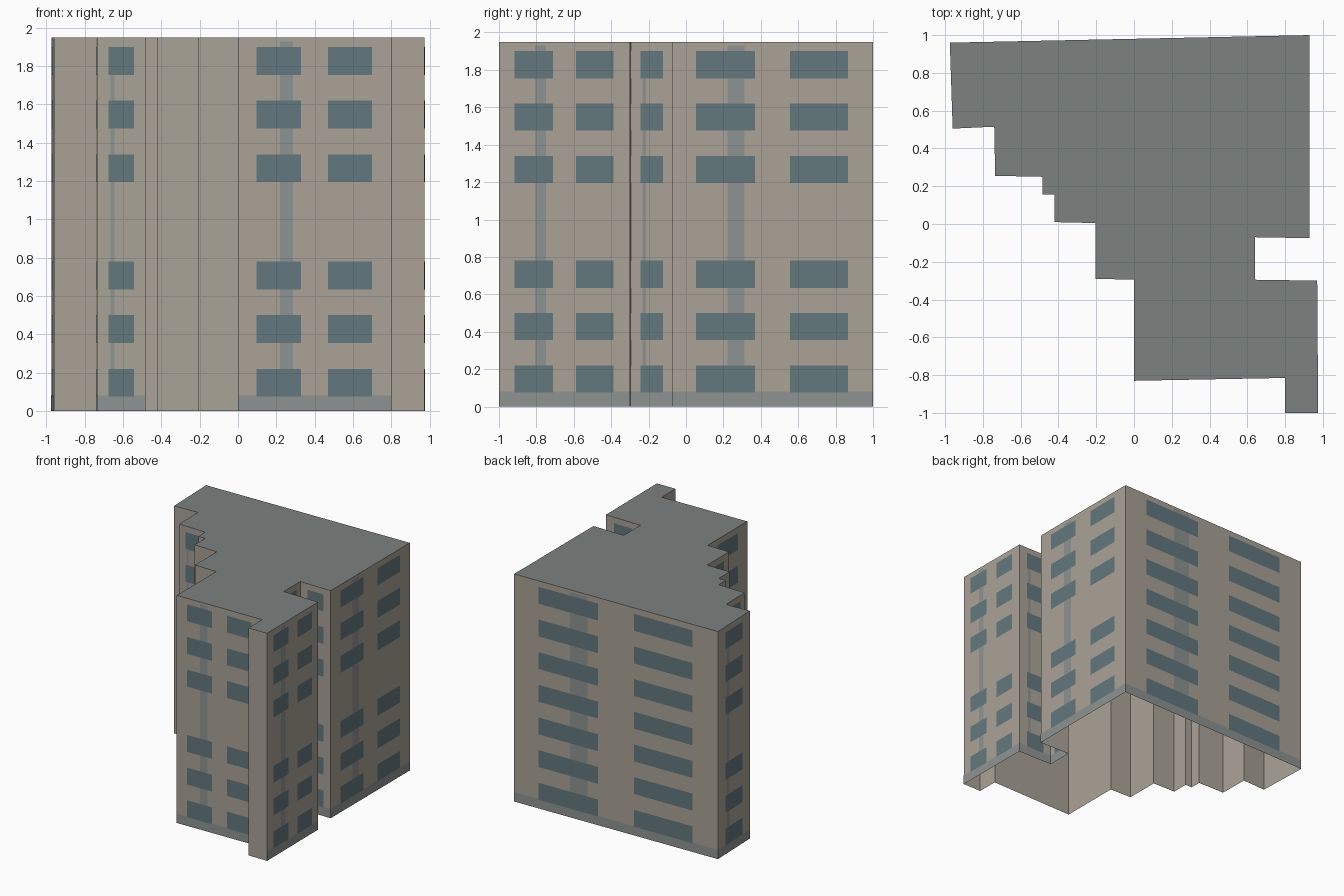
import bpy
from mathutils import Vector

if "Cube" in bpy.data.objects:
    bpy.data.objects.remove(bpy.data.objects["Cube"])

H = 1.95            # building height
PITCH = 0.28        # floor to floor
# Footprint, counter-clockwise, so every wall runs left to right seen from outside
PLAN = [(0.8, -1), (0.975, -1), (0.97, -0.3), (0.64, -0.295), (0.64, -0.07),
        (0.93, -0.075), (0.93, 1), (-0.975, 0.96), (-0.96, 0.505), (-0.74, 0.515),
        (-0.735, 0.255), (-0.485, 0.25), (-0.485, 0.155), (-0.42, 0.155),
        (-0.42, 0.01), (-0.205, 0.005), (-0.205, -0.29), (0, -0.295),
        (0, -0.83), (0.8, -0.815)]


def material(name, rgb):
    m = bpy.data.materials.new(name)
    m.diffuse_color = (*rgb, 1)
    m.use_nodes = True
    m.node_tree.nodes["Principled BSDF"].inputs["Base Color"].default_value = m.diffuse_color
    return m


def make(name, polys, mat):
    """One object from a list of separate polygons."""
    verts, faces = [], []
    for p in polys:
        faces.append(range(len(verts), len(verts) + len(p)))
        verts += p
    me = bpy.data.meshes.new(name)
    me.from_pydata(verts, [], [list(f) for f in faces])
    me.materials.append(mat)
    ob = bpy.data.objects.new(name, me)
    bpy.context.collection.objects.link(ob)


def panel(a, b, u0, u1, z0, z1, off=0.0):
    """Upright rectangle on wall a-b, between fractions u0 and u1 of its length."""
    d = b - a
    n = Vector((d.y, -d.x)).normalized() * off
    p, q = a + d * u0 + n, a + d * u1 + n
    return [(p.x, p.y, z0), (q.x, q.y, z0), (q.x, q.y, z1), (p.x, p.y, z1)]


walls, bands, strips, windows = [], [], [], []
for i, p in enumerate(PLAN):
    a, b = Vector(p), Vector(PLAN[(i + 1) % len(PLAN)])
    length = (b - a).length
    walls.append(panel(a, b, 0, 1, 0, H))
    if length < 0.2245:         # short walls stay blank
        continue
    wide = length > 0.6
    # Plinth band and vertical strip
    bands.append(panel(a, b, 0, 1, 0, 0.08, 0.001))
    strips.append(panel(a, b, 0.275, 0.36, 0.08, 1.93 if wide else 1.75, 0.001))
    # Windows: two columns on wide walls, one on narrow; only the back has the middle floor
    columns = [(0.12, 0.412), (0.588, 0.875)] if wide else [(0.235, 0.765)]
    for k in range(7):
        if k == 3 and length < 1.5:
            continue
        z = 0.075 + PITCH * k
        windows += [panel(a, b, u0, u1, z, z + 0.145, 0.002) for u0, u1 in columns]

make("walls", walls, material("plaster", (0.40, 0.365, 0.31)))
make("roof", [[(x, y, H) for x, y in PLAN]], material("roofing", (0.20, 0.225, 0.215)))
trim = material("trim", (0.27, 0.295, 0.285))
make("plinth_bands", bands, trim)
make("facade_strips", strips, trim)
make("windows", windows, material("glass", (0.125, 0.19, 0.21)))
